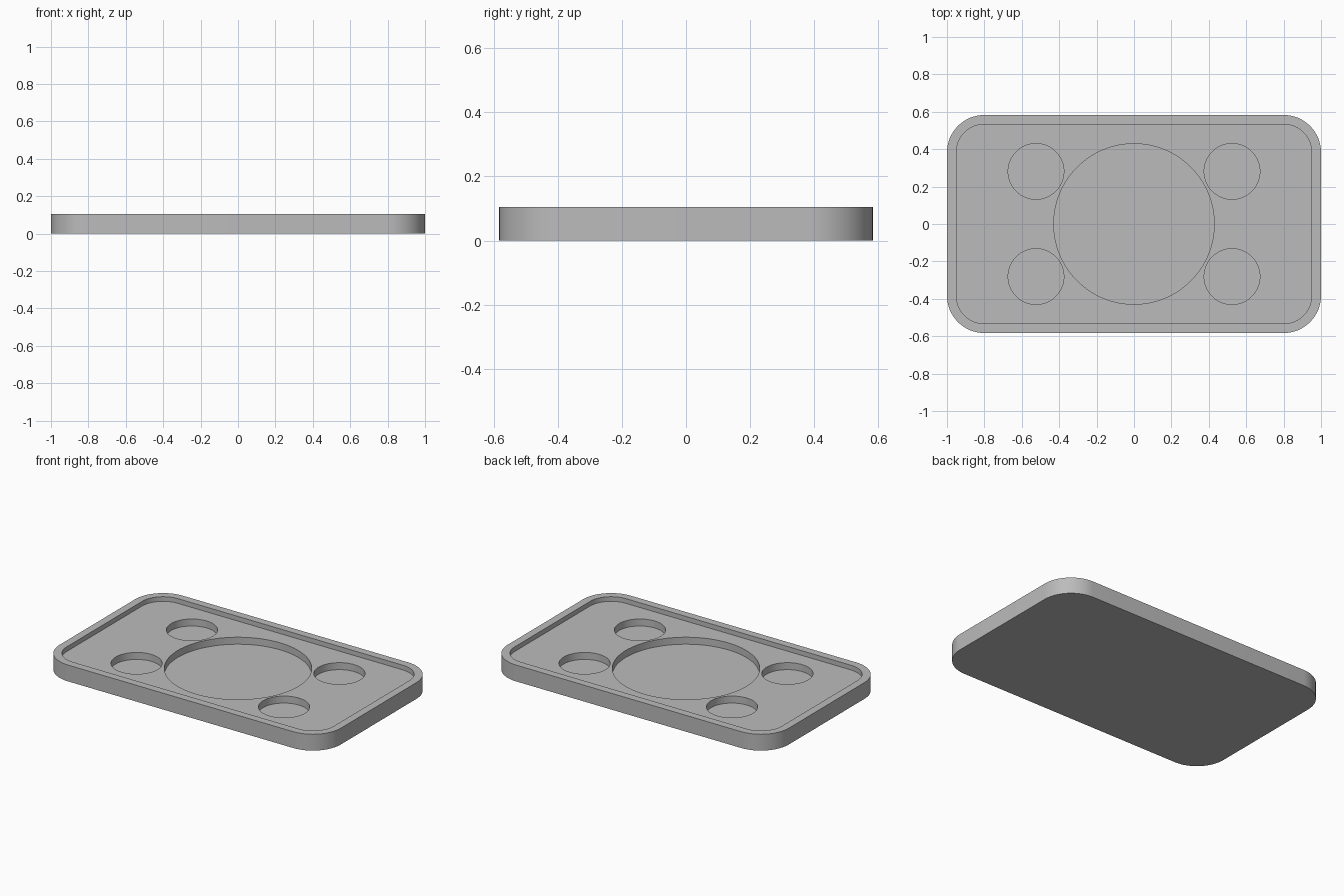
import bpy, bmesh, math

cube = bpy.data.objects.get("Cube")
if cube:
    bpy.data.objects.remove(cube, do_unlink=True)

HEIGHT, FLOOR, WELL_FLOOR = 0.105, 0.075, 0.03
HALF_X, HALF_Y, CORNER, WALL = 1.0, 0.583, 0.2, 0.05

grey = bpy.data.materials.new("plain grey")
grey.use_nodes = True
grey.diffuse_color = (0.5, 0.5, 0.5, 1)
grey.node_tree.nodes["Principled BSDF"].inputs["Base Color"].default_value = grey.diffuse_color


def rounded_outline(hx, hy, r, steps=16):
    """Counter-clockwise rounded rectangle."""
    points = []
    for i, (sx, sy) in enumerate([(1, 1), (-1, 1), (-1, -1), (1, -1)]):
        for k in range(steps + 1):
            a = math.pi / 2 * (i + k / steps)
            points.append((sx * (hx - r) + r * math.cos(a), sy * (hy - r) + r * math.sin(a)))
    return points


def circle_outline(cx, cy, r, sides):
    return [(cx + r * math.cos(2 * math.pi * i / sides), cy + r * math.sin(2 * math.pi * i / sides))
            for i in range(sides)]


def extrude_outlines(name, outlines, z0, z1):
    """Make one object with a prism for each outline."""
    bm = bmesh.new()
    for outline in outlines:
        face = bm.faces.new([bm.verts.new((x, y, z0)) for x, y in outline])
        top = bmesh.ops.extrude_face_region(bm, geom=[face])["geom"]
        bmesh.ops.translate(bm, vec=(0, 0, z1 - z0),
                            verts=[v for v in top if isinstance(v, bmesh.types.BMVert)])
    bmesh.ops.recalc_face_normals(bm, faces=bm.faces)
    mesh = bpy.data.meshes.new(name)
    bm.to_mesh(mesh)
    bm.free()
    mesh.materials.append(grey)
    obj = bpy.data.objects.new(name, mesh)
    bpy.context.collection.objects.link(obj)
    return obj


# Tray body with rounded corners
tray = extrude_outlines("tray", [rounded_outline(HALF_X, HALF_Y, CORNER)], 0, HEIGHT)

# Shallow recess inside the rim
recess = extrude_outlines(
    "recess_cutter", [rounded_outline(HALF_X - WALL, HALF_Y - WALL, CORNER - WALL)], FLOOR, 0.2)

# One large round well and four small ones around it
wells = [circle_outline(0, 0, 0.429, 96)]
wells += [circle_outline(sx * 0.524, sy * 0.281, 0.149, 64) for sx in (-1, 1) for sy in (-1, 1)]
well_cutter = extrude_outlines("well_cutter", wells, WELL_FLOOR, 0.25)

# Cut the recess and wells, then remove the cutters
bpy.ops.object.select_all(action="DESELECT")
bpy.context.view_layer.objects.active = tray
tray.select_set(True)
for cutter in (recess, well_cutter):
    cutter.hide_render = True
    cut = tray.modifiers.new(cutter.name, "BOOLEAN")
    cut.operation, cut.solver, cut.object = "DIFFERENCE", "EXACT", cutter
    bpy.ops.object.modifier_apply(modifier=cut.name)
    bpy.data.objects.remove(cutter, do_unlink=True)

bpy.ops.object.shade_smooth_by_angle(angle=math.radians(30))
